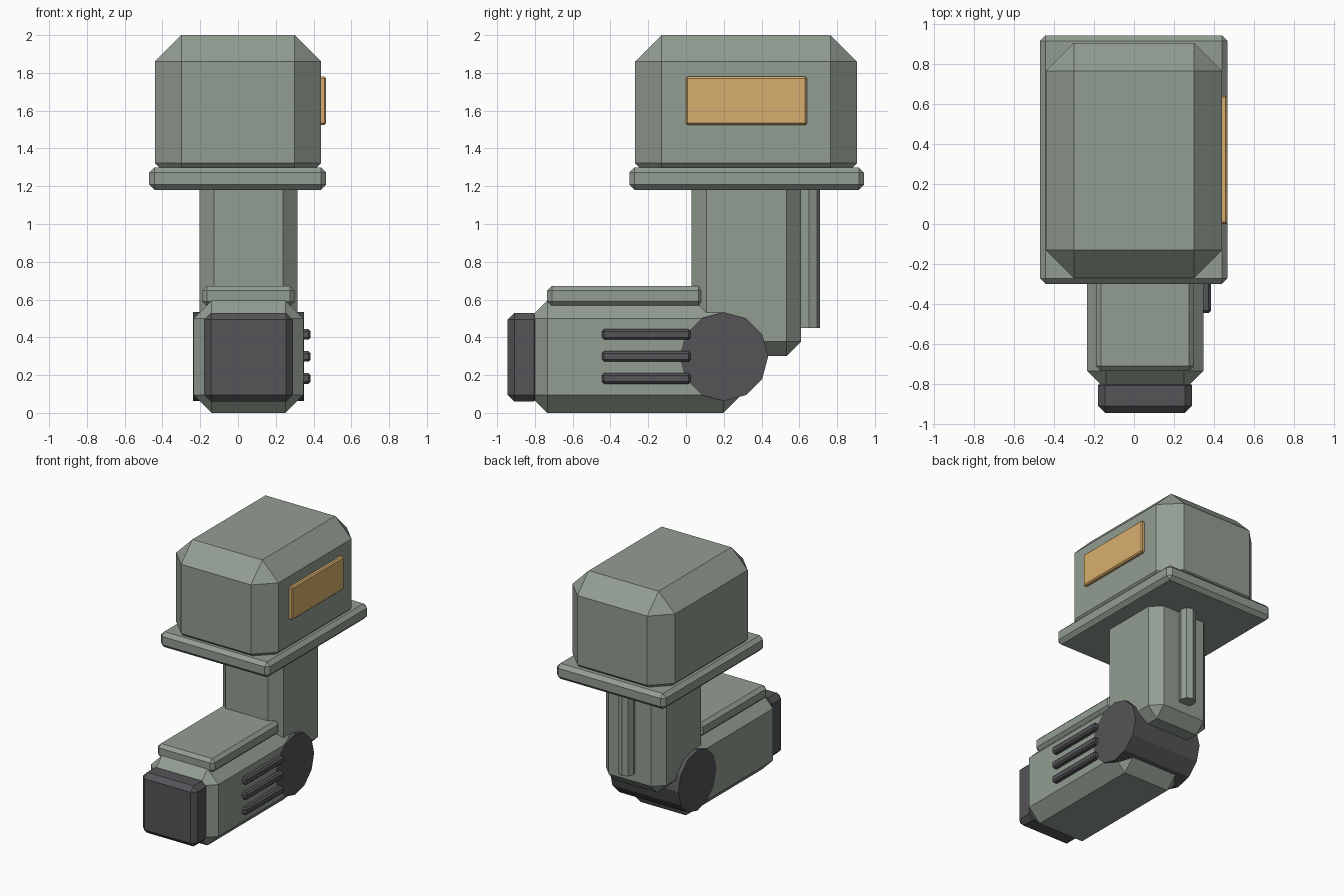
import bpy, bmesh, math
from mathutils import Matrix, Vector

old = bpy.data.objects.get("Cube")
if old:
    bpy.data.objects.remove(old, do_unlink=True)


def material(name, rgb):
    mat = bpy.data.materials.new(name)
    mat.use_nodes = True
    color = (*rgb, 1)
    mat.diffuse_color = color
    mat.node_tree.nodes["Principled BSDF"].inputs["Base Color"].default_value = color
    return mat


GREEN = material("sage_green", (0.29, 0.34, 0.29))
DARK = material("charcoal", (0.09, 0.089, 0.098))
AMBER = material("amber", (0.69, 0.43, 0.155))


def finish(bm, name, mat):
    mesh = bpy.data.meshes.new(name)
    bm.to_mesh(mesh)
    bm.free()
    mesh.materials.append(mat)
    obj = bpy.data.objects.new(name, mesh)
    bpy.context.collection.objects.link(obj)
    return obj


def chamfered_box(name, mat, xs, ys, zs, chamfer):
    """Box spanning the given ranges, with every edge cut flat."""
    low, high = Vector((xs[0], ys[0], zs[0])), Vector((xs[1], ys[1], zs[1]))
    bm = bmesh.new()
    place = Matrix.Translation((low + high) / 2) @ Matrix.Diagonal((*(high - low), 1))
    bmesh.ops.create_cube(bm, size=1, matrix=place)
    bmesh.ops.bevel(bm, geom=bm.edges[:], offset=chamfer, offset_type='OFFSET',
                    segments=1, profile=0.5, affect='EDGES')
    return finish(bm, name, mat)


def prism(name, mat, center, radius, length, sides, turn=Matrix()):
    bm = bmesh.new()
    bmesh.ops.create_cone(bm, cap_ends=True, segments=sides, radius1=radius,
                          radius2=radius, depth=length,
                          matrix=Matrix.Translation(center) @ turn)
    return finish(bm, name, mat)


# Upper housing, its flange and the side panel
chamfered_box("housing", GREEN, (-0.44, 0.44), (-0.27, 0.905), (1.182, 2.0), 0.14)
chamfered_box("flange", GREEN, (-0.47, 0.467), (-0.30, 0.943), (1.18, 1.30), 0.028)
chamfered_box("side_panel", AMBER, (0.42, 0.467), (0.0, 0.64), (1.525, 1.78), 0.009)

# Neck with a rod down its back
chamfered_box("neck", GREEN, (-0.205, 0.315), (0.03, 0.61), (0.30, 1.26), 0.078)
prism("back_rod", GREEN, (0.055, 0.65, 0.83), 0.06, 0.76, 8)

# Horizontal arm with top plate and end cap
chamfered_box("arm", GREEN, (-0.235, 0.347), (-0.83, 0.295), (0.0, 0.595), 0.096)
chamfered_box("top_plate", GREEN, (-0.19, 0.30), (-0.735, 0.09), (0.565, 0.672), 0.025)
chamfered_box("end_cap", DARK, (-0.18, 0.29), (-0.945, -0.77), (0.06, 0.53), 0.036)

# Pivot joint through the arm
prism("pivot", DARK, (0.056, 0.2, 0.298), 0.235, 0.588, 12,
      Matrix.Rotation(math.pi / 2, 4, 'Y'))

# Vent bars along one side of the arm
for i in range(3):
    z = 0.182 + i * 0.117
    chamfered_box(f"vent_bar_{i + 1}", DARK, (0.32, 0.385), (-0.445, 0.025),
                  (z - 0.028, z + 0.028), 0.012)
